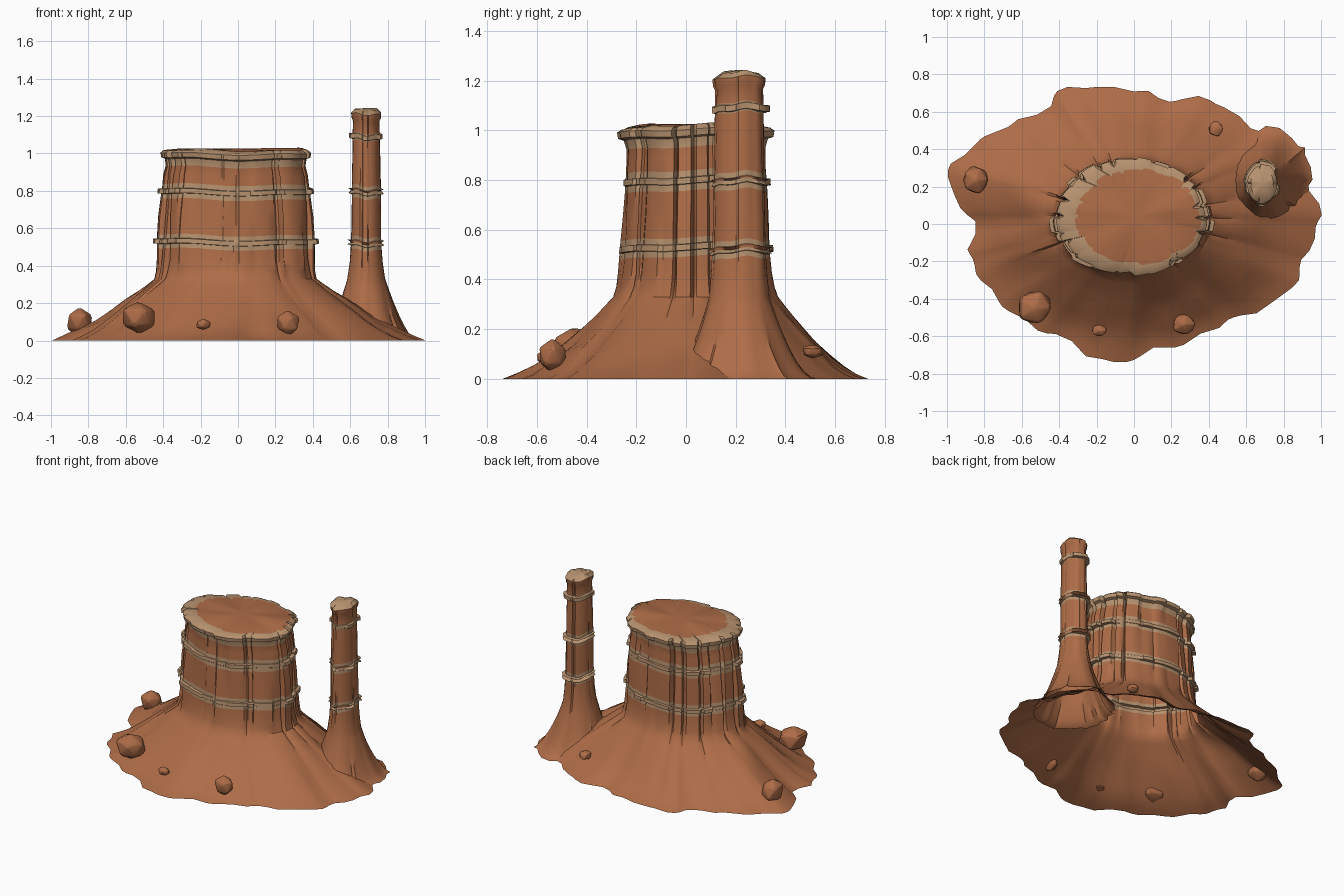
import bpy, bmesh, math, random
from mathutils import Vector, noise

if "Cube" in bpy.data.objects:
    bpy.data.objects.remove(bpy.data.objects["Cube"])


def material(name, rgb):
    m = bpy.data.materials.new(name)
    m.diffuse_color = (*rgb, 1)
    m.use_nodes = True
    m.node_tree.nodes["Principled BSDF"].inputs["Base Color"].default_value = m.diffuse_color
    return m


ROCK = material("terracotta rock", (0.42, 0.15, 0.063))
BAND = material("pale sandstone", (0.47, 0.285, 0.158))


def finish(bm, name, angle):
    bmesh.ops.recalc_face_normals(bm, faces=bm.faces)
    mesh = bpy.data.meshes.new(name)
    bm.to_mesh(mesh)
    bm.free()
    mesh.materials.append(ROCK)
    mesh.materials.append(BAND)
    obj = bpy.data.objects.new(name, mesh)
    bpy.context.collection.objects.link(obj)
    bpy.ops.object.select_all(action='DESELECT')
    obj.select_set(True)
    bpy.context.view_layer.objects.active = obj
    bpy.ops.object.shade_smooth_by_angle(angle=math.radians(angle))


def make_lobes(count, groove, spread, rng):
    """Upright rock ribs: (angle, radius offset, ledge size, rib index) per column."""
    cuts = [(i + rng.uniform(-0.3, 0.3)) * math.tau / count for i in range(count)]
    offs = [rng.uniform(-spread, spread * 0.6) for _ in cuts]
    ledges = [rng.choice((0.1, 0.5, 0.9, 1.1)) for _ in cuts]
    cols = []
    for i, start in enumerate(cuts):
        end = cuts[i + 1] if i + 1 < count else cuts[0] + math.tau
        depth = rng.choice((0, 0.1, 0.5, 1.0)) * groove
        cols.append((start, min(offs[i - 1], offs[i]) - depth,
                     (ledges[i - 1] + ledges[i]) / 2, i))
        tilt = rng.uniform(-0.014, 0.014)
        for f, side in ((0.16, -1), (0.5, 0), (0.84, 1)):
            cols.append((start + f * (end - start), offs[i] + side * tilt, ledges[i], i))
    return cols


def outline_radius(points, centre):
    """Radius of a closed ground outline as a function of angle."""
    polar = sorted((math.atan2(y - centre[1], x - centre[0]),
                    math.hypot(x - centre[0], y - centre[1])) for x, y in points)
    first, last = polar[0], polar[-1]
    polar = [(last[0] - math.tau, last[1])] + polar + [(first[0] + math.tau, first[1])]

    def radius(angle):
        for (a0, r0), (a1, r1) in zip(polar, polar[1:]):
            if a0 <= angle <= a1:
                return r0 + (r1 - r0) * (angle - a0) / max(a1 - a0, 1e-6)
        return first[1]
    return radius


def wall_rows(profile, bands, ledge, rim):
    """Rows (z, x radius, y radius, ledge, pale, x shift), pale in bands and the rim."""
    def radii(z):
        for (z0, a0, b0), (z1, a1, b1) in zip(profile, profile[1:]):
            if z <= z1:
                t = (z - z0) / (z1 - z0)
                return a0 + t * (a1 - a0), b0 + t * (b1 - b0)
        return profile[-1][1:]

    rows = [(z, a, b, 0, int(z >= rim), 0) for z, a, b in profile]
    for z0, z1 in bands:
        m = (z0 + z1) / 2
        for z, out, pale in ((z0, 0, 1), (m - 0.014, 0, 1), (m - 0.012, ledge, 1),
                             (m + 0.012, ledge, 1), (m + 0.014, 0, 1), (z1, 0, 0)):
            rows.append((z, *radii(z), out, pale, 0))
    return sorted(rows)


def build_butte(name, centre, lobes, rows, outline, power, top):
    """Loft a flared skirt, a ribbed banded wall and a cap; the underside is open."""
    bm = bmesh.new()
    cx, cy = centre
    ground = outline_radius(outline, centre)
    foot = rows[0]

    def wall_point(row, col):
        z, a, b, ledge, pale, dx = row
        phi, off, size, lobe = col
        flute = min(1, 0.4 + (z - foot[0]) * 6)
        k = 1 + flute * (off + 0.014 * math.sin(z * 9 + lobe * 2.3)) + ledge * size / a
        if z > 0.45:
            z += 0.007 * math.sin(2 * phi + 1) + 0.004 * math.sin(5 * phi)
        return Vector((cx + dx + a * k * math.cos(phi), cy + b * k * math.sin(phi), z))

    rings, pales = [], []
    # flared skirt
    for t in (1, 0.88, 0.74, 0.6, 0.45, 0.3, 0.17, 0.07):
        ring = []
        for col in lobes:
            p = wall_point(foot, col)
            ang = math.atan2(p.y - cy, p.x - cx)
            r = ground(ang) + 0.012 * math.sin(col[0] * 23) - 0.008
            v = p.lerp(Vector((cx + r * math.cos(ang), cy + r * math.sin(ang), 0)), t)
            v.z = foot[0] * (1 - t) ** (power + 0.2 * math.sin(ang) ** 2)
            v.z += 0.09 * t * (1 - t) * noise.noise(Vector((v.x * 6, v.y * 6, 3)))
            ring.append(bm.verts.new(v))
        rings.append(ring)
        pales.append(0)
    # wall and cap rings
    for row in rows:
        rings.append([bm.verts.new(wall_point(row, col)) for col in lobes])
        pales.append(row[4])
    n = len(lobes)
    for lower, upper, pale in zip(rings, rings[1:], pales):
        for j in range(n):
            k = (j + 1) % n
            bm.faces.new((lower[j], lower[k], upper[k], upper[j])).material_index = pale
    tip = bm.verts.new((cx + rows[-1][5], cy, top))
    for j in range(n):
        f = bm.faces.new((rings[-1][j], rings[-1][(j + 1) % n], tip))
        f.material_index = pales[-1]
    finish(bm, name, 35)


rng = random.Random(7)

# Main mesa: wall profile of (height, x radius, y radius), then the cap
mesa_rows = wall_rows(
    [(0.33, 0.435, 0.33), (0.37, 0.426, 0.315), (0.43, 0.42, 0.304),
     (0.66, 0.408, 0.29), (0.88, 0.388, 0.278), (0.93, 0.376, 0.276),
     (0.968, 0.382, 0.286), (0.975, 0.402, 0.308), (1.0, 0.406, 0.312)],
    [(0.49, 0.565), (0.755, 0.835)], 0.024, 0.93)
mesa_rows += [(1.012, 0.39, 0.295, 0, 1, 0), (1.02, 0.34, 0.255, 0, 0, 0.035),
              (1.018, 0.17, 0.13, 0, 0, 0.03)]
mesa_ground = [
    (1.01, 0.05), (0.91, -0.2), (0.87, -0.32), (0.7, -0.46), (0.5, -0.52), (0.35, -0.61),
    (0.1, -0.68), (-0.13, -0.755), (-0.27, -0.7), (-0.35, -0.62), (-0.63, -0.5),
    (-0.9, -0.15), (-0.83, -0.02), (-1.01, 0.22), (-0.98, 0.32), (-0.79, 0.47),
    (-0.47, 0.6), (-0.42, 0.7), (-0.34, 0.745), (-0.15, 0.73), (0.07, 0.715),
    (0.15, 0.66), (0.37, 0.68), (0.53, 0.62), (0.58, 0.54), (0.88, 0.39), (0.92, 0.24)]
build_butte("mesa", (-0.015, 0.04), make_lobes(24, 0.07, 0.045, rng),
            mesa_rows, mesa_ground, 1.2, 1.026)

# Tall thin spire
spire_rows = wall_rows(
    [(0.33, 0.102, 0.12), (0.42, 0.09, 0.11), (0.52, 0.082, 0.105),
     (0.8, 0.079, 0.1), (1.17, 0.073, 0.094), (1.185, 0.08, 0.102),
     (1.212, 0.082, 0.104), (1.232, 0.062, 0.077)],
    [(0.485, 0.555), (0.76, 0.83), (1.07, 1.11)], 0.018, 1.2)
spire_ground = [
    (0.95, 0.24), (0.91, 0.41), (0.82, 0.47), (0.74, 0.55), (0.65, 0.48),
    (0.44, 0.3), (0.43, 0.18), (0.62, -0.07), (0.76, -0.06), (0.88, 0.04)]
build_butte("spire", (0.685, 0.215), make_lobes(10, 0.1, 0.06, rng),
            spire_rows, spire_ground, 1.55, 1.243)

# Loose boulders: centre, then half sizes
boulders = [((-0.845, 0.235, 0.1), (0.072, 0.08, 0.08)),
            ((-0.53, -0.45, 0.12), (0.1, 0.095, 0.095)),
            ((-0.185, -0.57, 0.085), (0.042, 0.035, 0.03)),
            ((0.265, -0.535, 0.092), (0.065, 0.06, 0.068)),
            ((0.44, 0.51, 0.11), (0.042, 0.045, 0.032))]
for i, (pos, half) in enumerate(boulders):
    bm = bmesh.new()
    bmesh.ops.create_icosphere(bm, subdivisions=1, radius=1)
    for v in bm.verts:
        v.co *= rng.uniform(0.86, 1.1)
    bmesh.ops.bevel(bm, geom=bm.edges[:], offset=0.09, segments=1, affect='EDGES')
    for v in bm.verts:
        v.co = Vector(pos) + Vector([c * h for c, h in zip(v.co, half)]) * 1.04
    finish(bm, f"boulder_{i + 1}", 28)
